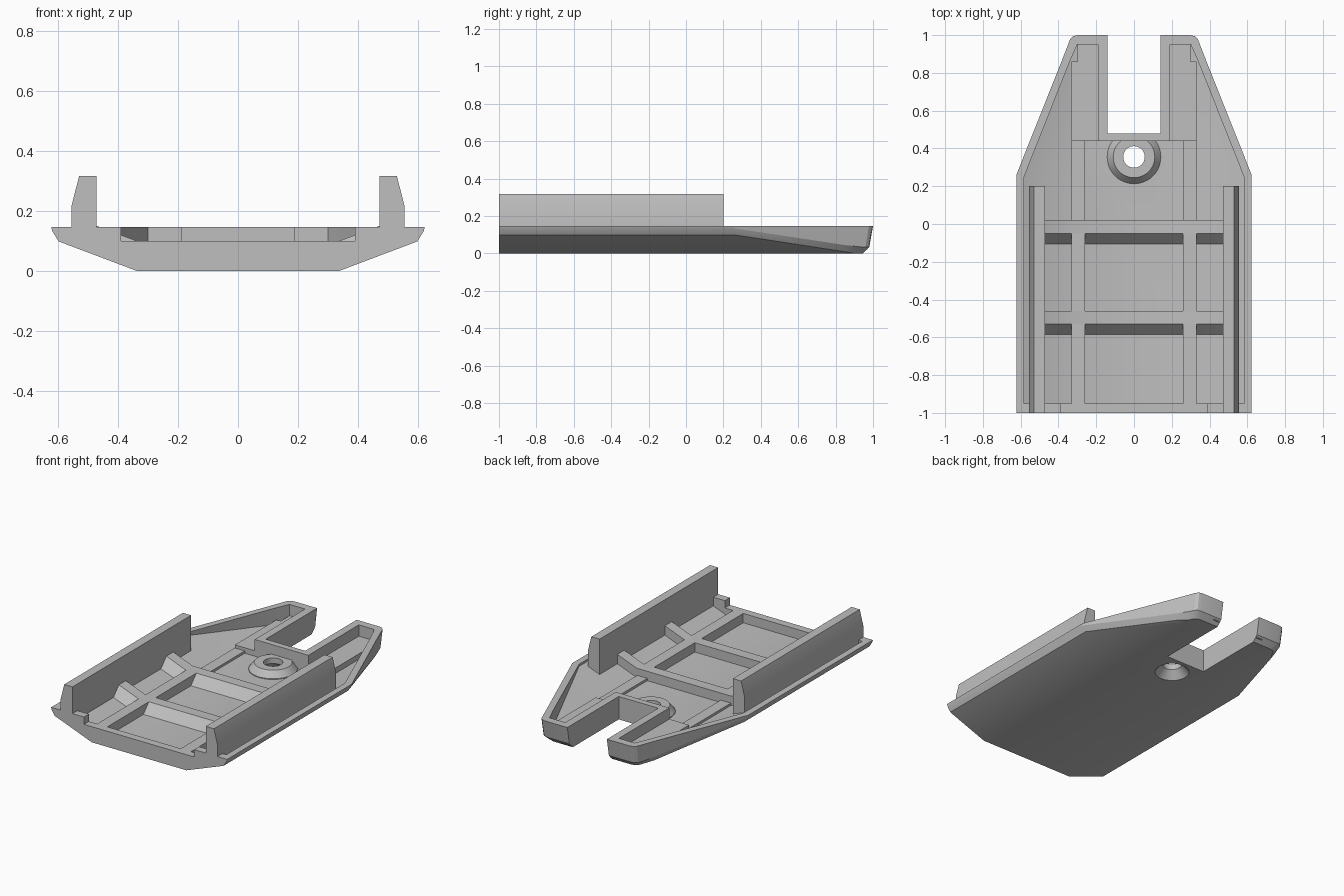
import bpy, bmesh

old = bpy.data.objects.get("Cube")
if old:
    bpy.data.objects.remove(old, do_unlink=True)

grey = bpy.data.materials.new("light grey plastic")
grey.use_nodes = True
grey.diffuse_color = (0.52, 0.52, 0.52, 1)
grey.node_tree.nodes["Principled BSDF"].inputs["Base Color"].default_value = (0.52, 0.52, 0.52, 1)


def finish(name, bm):
    bmesh.ops.recalc_face_normals(bm, faces=bm.faces)
    mesh = bpy.data.meshes.new(name)
    bm.to_mesh(mesh)
    bm.free()
    mesh.materials.append(grey)
    obj = bpy.data.objects.new(name, mesh)
    bpy.context.collection.objects.link(obj)
    return obj


def loft(name, rings, mirrored=False):
    """Skin closed rings; mirrored rings get their caps as left-right strips."""
    bm = bmesh.new()
    rows = [[bm.verts.new(p) for p in ring] for ring in rings]
    n = len(rows[0])
    for a, b in zip(rows, rows[1:]):
        for i in range(n):
            j = (i + 1) % n
            bm.faces.new((a[i], a[j], b[j], b[i]))
    for row in (rows[0], rows[-1]):
        if mirrored:
            for i in range(n // 2 - 1):
                bm.faces.new((row[i], row[i + 1], row[n - 2 - i], row[n - 1 - i]))
        else:
            bm.faces.new(row)
    return finish(name, bm)


def box(name, x0, x1, y0, y1, z0, z1):
    return loft(name, [[(x0, y, z0), (x1, y, z0), (x1, y, z1), (x0, y, z1)] for y in (y0, y1)])


def lathe(name, profile, y, steps=48):
    """Stack of circles from (radius, height) pairs."""
    from math import cos, sin, tau
    return loft(name, [[(r * cos(tau * k / steps), y + r * sin(tau * k / steps), z)
                        for k in range(steps)] for r, z in profile])


def combine(target, tool, operation):
    tool.hide_render = True
    mod = target.modifiers.new(operation, 'BOOLEAN')
    mod.object, mod.operation, mod.solver = tool, operation, 'EXACT'
    bpy.context.view_layer.objects.active = target
    bpy.ops.object.modifier_apply(modifier=mod.name)
    bpy.data.objects.remove(tool, do_unlink=True)


def mirror_ring(half):
    return half + [(-x, y, z) for x, y, z in reversed(half)]


CREASE = 0.335
SLOPE = 0.377
RIM = 0.147


def rise(x):
    return max(0, x - CREASE) * SLOPE


# Outer hull: half width, then y of the rim, chamfer and bottom edges
def hull_ring(w, y_top, y_mid, y_low):
    low = w - 0.025
    return mirror_ring([(w, y_top, RIM), (w - 0.003, y_mid, rise(low) + 0.035),
                        (low, y_low, rise(low)), (min(CREASE, low - 0.01), y_low, 0)])


body = loft("tray_body", [hull_ring(*s) for s in (
    (0.623, -1, -1, -1), (0.623, 0.26, 0.26, 0.26), (0.388, 0.85, 0.845, 0.84),
    (0.349, 0.95, 0.935, 0.90), (0.339, 0.978, 0.96, 0.922),
    (0.324, 0.994, 0.975, 0.938), (0.30, 1, 0.98, 0.945))], True)


# Hollow inside, with a floor parallel to the underside
def pocket_ring(w, y):
    return mirror_ring([(w, y, 0.25), (w, y, 0.04 + rise(w)),
                        (min(CREASE, w - 0.005), y, 0.04)])


pocket = loft("pocket_cutter", [pocket_ring(*s) for s in (
    (0.582, -0.95), (0.582, 0.25), (0.34, 0.86), (0.30, 0.95))], True)
combine(body, pocket, 'DIFFERENCE')

# Wall around the rear notch, screw boss, then the notch and holes
combine(body, box("notch_wall", -0.19, 0.19, 0.44, 0.97, 0.02, RIM), 'UNION')
combine(body, lathe("boss", [(0.142, 0.02), (0.142, 0.045), (0.11, 0.085)], 0.355), 'UNION')
combine(body, box("notch_cutter", -0.14, 0.14, 0.48, 1.2, -0.1, 0.3), 'DIFFERENCE')
combine(body, lathe("screw_cutter", [(0.106, -0.005), (0.057, 0.05), (0.057, 0.2)], 0.355), 'DIFFERENCE')
combine(body, box("front_cutter", -0.39, 0.39, -1.1, -0.93, 0.1, 0.3), 'DIFFERENCE')


# Cross ribs with a ramp on the front side, following the floor
def cross_rib(name, y):
    rings = []
    for x in (-0.48, -CREASE, CREASE, 0.48):
        z = 0.04 + rise(abs(x))
        rings.append([(x, y, z - 0.02), (x, y, z + 0.06), (x, y - 0.07, z + 0.06),
                      (x, y - 0.125, z), (x, y - 0.125, z - 0.02)])
    return loft(name, rings)


parts = [body, cross_rib("rear_cross_rib", 0.02), cross_rib("front_cross_rib", -0.46)]

for side, s in (("left", 1), ("right", -1)):
    # Long ribs, low rear ribs and the raised strips in the prongs
    parts.append(box(side + "_long_rib", s * 0.26, s * 0.332, -0.97, 0.0, 0.03, 0.1))
    parts.append(box(side + "_rear_rib", s * 0.26, s * 0.332, 0.0, 0.5, 0.03, 0.055))
    parts.append(box(side + "_prong_strip", s * 0.18, s * 0.33, 0.44, 0.86, 0.03, 0.075))
    parts.append(box(side + "_prong_strip_end", s * 0.18, s * 0.30, 0.86, 0.955, 0.03, 0.075))
    # Upright side rail with a leaning outer face
    rail = [(0.472, 0.07), (0.555, 0.1), (0.555, 0.22), (0.53, 0.318), (0.472, 0.318)]
    parts.append(loft(side + "_rail", [[(s * x, y, z) for x, z in rail] for y in (-1, 0.2)]))

# Smooth the round parts and keep hard edges
bpy.ops.object.select_all(action='DESELECT')
for obj in parts:
    obj.select_set(True)
bpy.context.view_layer.objects.active = body
bpy.ops.object.shade_smooth_by_angle(angle=0.4)
